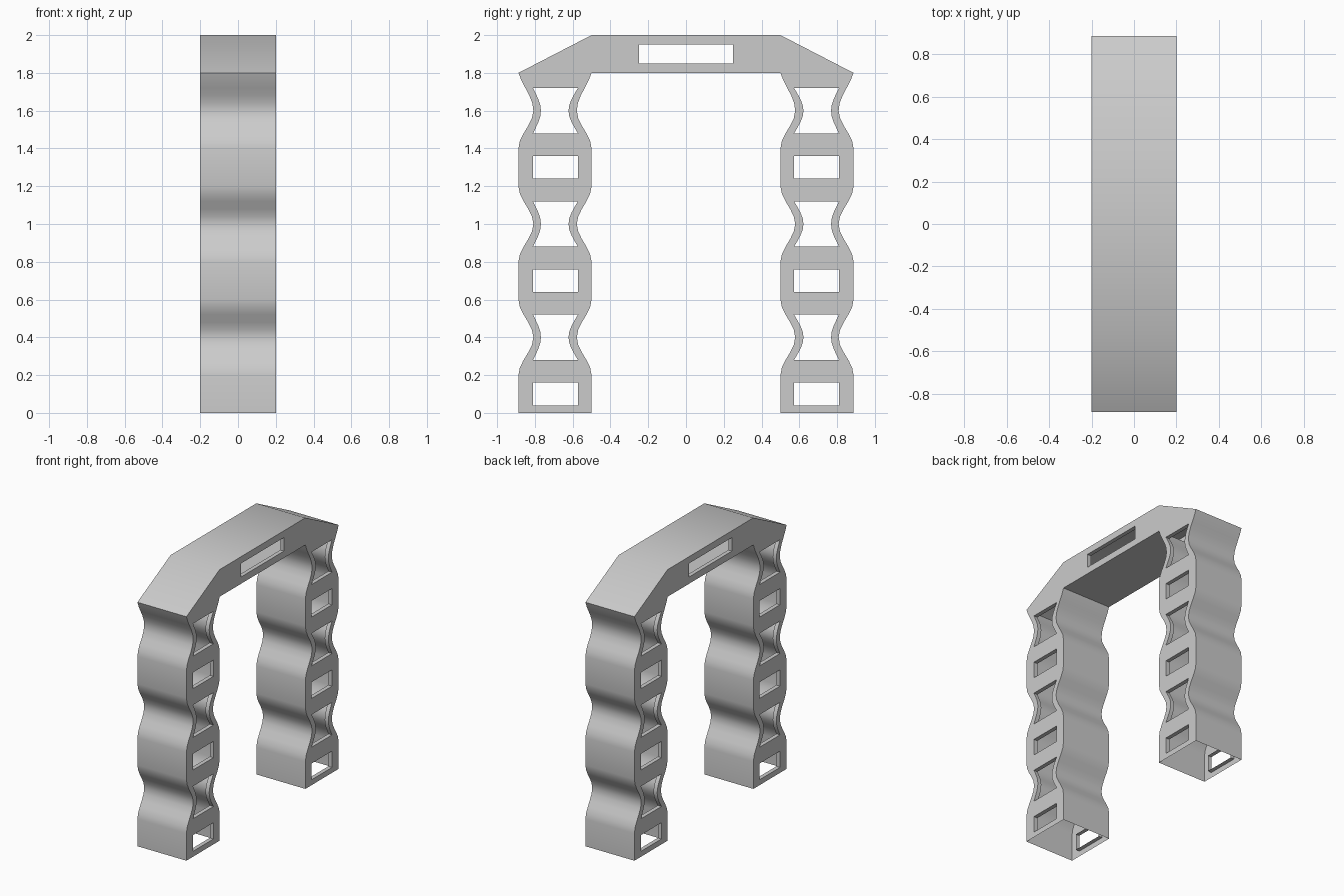
import bpy, bmesh, math

if "Cube" in bpy.data.objects:
    bpy.data.objects.remove(bpy.data.objects["Cube"])

HALF = 0.2      # half width in x
RIM = 0.03      # depth of the window rims
OUT, INN = 0.887, 0.5
CENTRES = (0.4, 1.0, 1.6)


def leg_side(y_wide, y_waist, steps=10):
    """One wavy edge of a leg, from the ground up to z = 1.8."""
    pts = [(y_wide, 0.0)]
    for c in CENTRES:
        for i in range(steps + 1):
            t = -0.2 + 0.4 * i / steps
            k = (1 + math.cos(math.pi * t / 0.2)) / 2
            if c == 1.6 and t > 0:       # last wave ends in a kink
                k = (1 + math.cos(math.pi * t / 0.24)) / 2
                k = (k - 0.067) / 0.933
            pts.append((y_wide + (y_waist - y_wide) * k, c + t))
    return pts


def mirror(pts):
    return [(-y, z) for y, z in reversed(pts)]


def rect(y0, y1, z0, z1):
    return [(y0, z0), (y1, z0), (y1, z1), (y0, z1)]


def wavy_window(c, steps=8):
    """Window following the waist of the leg."""
    right, left = [], []
    for i in range(steps + 1):
        t = -0.12 + 0.24 * i / steps
        k = (math.cos(math.pi * t / 0.2) - math.cos(math.pi * 0.6)) / (1 - math.cos(math.pi * 0.6))
        right.append((0.81 - 0.042 * k, c + t))
        left.append((0.572 + 0.05 * k, c + t))
    return right + left[::-1]


# Outline, counter-clockwise seen from +x
outer = leg_side(OUT, 0.808)
inner = leg_side(INN, 0.578)
right_half = inner[::-1] + outer + [(0.5, 2.0)]
outline = right_half + mirror(right_half)

# Window openings
windows = [rect(-0.25, 0.25, 1.85, 1.95)]
for c in CENTRES:
    for w in (rect(0.572, 0.81, c - 0.36, c - 0.24), wavy_window(c)):
        windows += [w, mirror(w)]


def finish(bm, name):
    me = bpy.data.meshes.new(name)
    bm.to_mesh(me)
    bm.free()
    ob = bpy.data.objects.new(name, me)
    bpy.context.collection.objects.link(ob)
    bpy.ops.object.select_all(action='DESELECT')
    ob.select_set(True)
    bpy.context.view_layer.objects.active = ob
    bpy.ops.object.shade_smooth_by_angle(angle=math.radians(30))


def loop_verts(bm, pts, x):
    return [bm.verts.new((x, y, z)) for y, z in pts]


# Hollow arch shell: two pierced side plates and the wavy outer skin, open feet
bm = bmesh.new()
rings = []
for x in (-HALF, HALF):
    edges = []
    for pts in [outline] + windows:
        vs = loop_verts(bm, pts, x)
        if pts is outline:
            rings.append(vs)
        edges += [bm.edges.new((vs[i - 1], vs[i])) for i in range(len(vs))]
    bmesh.ops.triangle_fill(bm, edges=edges, use_beauty=True, normal=(1, 0, 0))
bm.normal_update()
for f in bm.faces:
    if f.normal.x * f.calc_center_median().x < 0:
        f.normal_flip()
a, b = rings
for i in range(len(a)):
    if a[i - 1].co.z + a[i].co.z > 1e-6:
        bm.faces.new((a[i - 1], a[i], b[i], b[i - 1]))
bmesh.ops.dissolve_degenerate(bm, dist=1e-5, edges=bm.edges[:])
finish(bm, "arch_shell")

# Short rims turned inward around every window
bm = bmesh.new()
for x0, x1 in ((-HALF, -HALF + RIM), (HALF - RIM, HALF)):
    for pts in windows:
        a, b = loop_verts(bm, pts, x0), loop_verts(bm, pts, x1)
        for i in range(len(a)):
            bm.faces.new((b[i - 1], b[i], a[i], a[i - 1]))
finish(bm, "window_rims")
